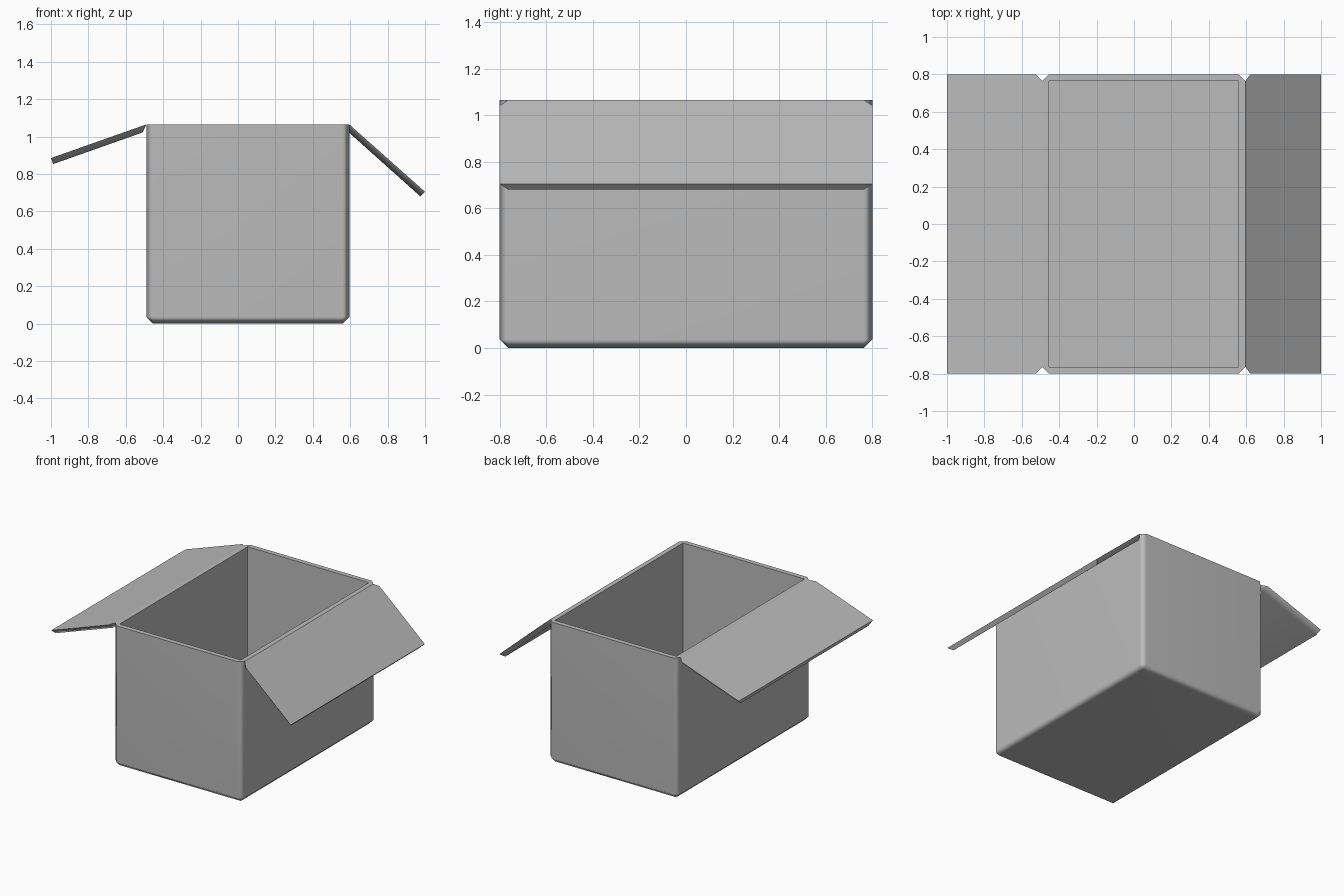
import bpy, bmesh, math
from mathutils import Vector

default = bpy.data.objects.get("Cube")
if default:
    bpy.data.objects.remove(default, do_unlink=True)

LEFT, RIGHT, DEPTH, HEIGHT = -0.49, 0.595, 0.8, 1.065
WALL = 0.036

cardboard = bpy.data.materials.new("grey cardboard")
cardboard.use_nodes = True
grey = (0.5, 0.5, 0.5, 1)
cardboard.diffuse_color = grey
cardboard.node_tree.nodes["Principled BSDF"].inputs["Base Color"].default_value = grey


def add_object(name, bm):
    bmesh.ops.recalc_face_normals(bm, faces=bm.faces)
    mesh = bpy.data.meshes.new(name)
    bm.to_mesh(mesh)
    bm.free()
    mesh.materials.append(cardboard)
    obj = bpy.data.objects.new(name, mesh)
    bpy.context.collection.objects.link(obj)
    return obj


def block(x0, x1, y, z0, z1):
    bm = bmesh.new()
    bmesh.ops.create_cube(bm, size=1)
    bmesh.ops.scale(bm, verts=bm.verts, vec=(x1 - x0, 2 * y, z1 - z0))
    bmesh.ops.translate(bm, verts=bm.verts, vec=((x0 + x1) / 2, 0, (z0 + z1) / 2))
    return bm


def smooth(obj):
    bpy.ops.object.select_all(action="DESELECT")
    obj.select_set(True)
    bpy.context.view_layer.objects.active = obj
    bpy.ops.object.shade_smooth_by_angle(angle=math.radians(60))
    weighted = obj.modifiers.new("flat panels", "WEIGHTED_NORMAL")
    weighted.keep_sharp = True


# Box body: every outer edge except the rim is chamfered
bm = block(LEFT, RIGHT, DEPTH, 0, HEIGHT)
edges = [e for e in bm.edges if min(v.co.z for v in e.verts) < HEIGHT / 2]
bmesh.ops.bevel(bm, geom=edges, offset=WALL, segments=1, affect="EDGES")
body = add_object("box_body", bm)

# Hollow interior
cutter = add_object("cavity_cutter", block(LEFT + WALL, RIGHT - WALL, DEPTH - WALL, WALL, HEIGHT + 0.2))
cutter.hide_render = True
cut = body.modifiers.new("cavity", "BOOLEAN")
cut.operation, cut.solver, cut.object = "DIFFERENCE", "EXACT", cutter
bpy.context.view_layer.objects.active = body
bpy.ops.object.modifier_apply(modifier="cavity")
bpy.data.objects.remove(cutter, do_unlink=True)
smooth(body)


# Flaps: notched at the hinge, with ends sloping in toward the underside
def flap(name, hinge, tip, under_hinge, under_tip):
    hinge, tip = Vector(hinge), Vector(tip)
    shoulder = hinge + (tip - hinge).normalized() * WALL
    inner = DEPTH - WALL
    outline = [(hinge, inner), (shoulder, DEPTH), (tip, DEPTH)]
    under = [(Vector(under_hinge), inner), (Vector(under_tip), inner)]
    bm = bmesh.new()

    def row(points, side):
        return [bm.verts.new((p.x, side * y, p.y)) for p, y in points]

    top_a, top_b = row(outline, 1), row(outline, -1)
    low_a, low_b = row(under, 1), row(under, -1)
    bm.faces.new(top_a + top_b[::-1])
    bm.faces.new(low_a + low_b[::-1])
    for top, low in ((top_a, low_a), (top_b, low_b)):
        bm.faces.new((top[0], top[1], low[0]))
        bm.faces.new((top[1], top[2], low[1], low[0]))
    for i, j in ((0, 0), (2, 1)):
        bm.faces.new((top_a[i], top_b[i], low_b[j], low_a[j]))
    smooth(add_object(name, bm))


flap("right_flap", (LEFT, HEIGHT), (-1.0, 0.885), (-0.51, 1.022), (-0.988, 0.853))
flap("left_flap", (RIGHT, HEIGHT), (1.0, 0.705), (RIGHT, 1.02), (0.975, 0.68))
